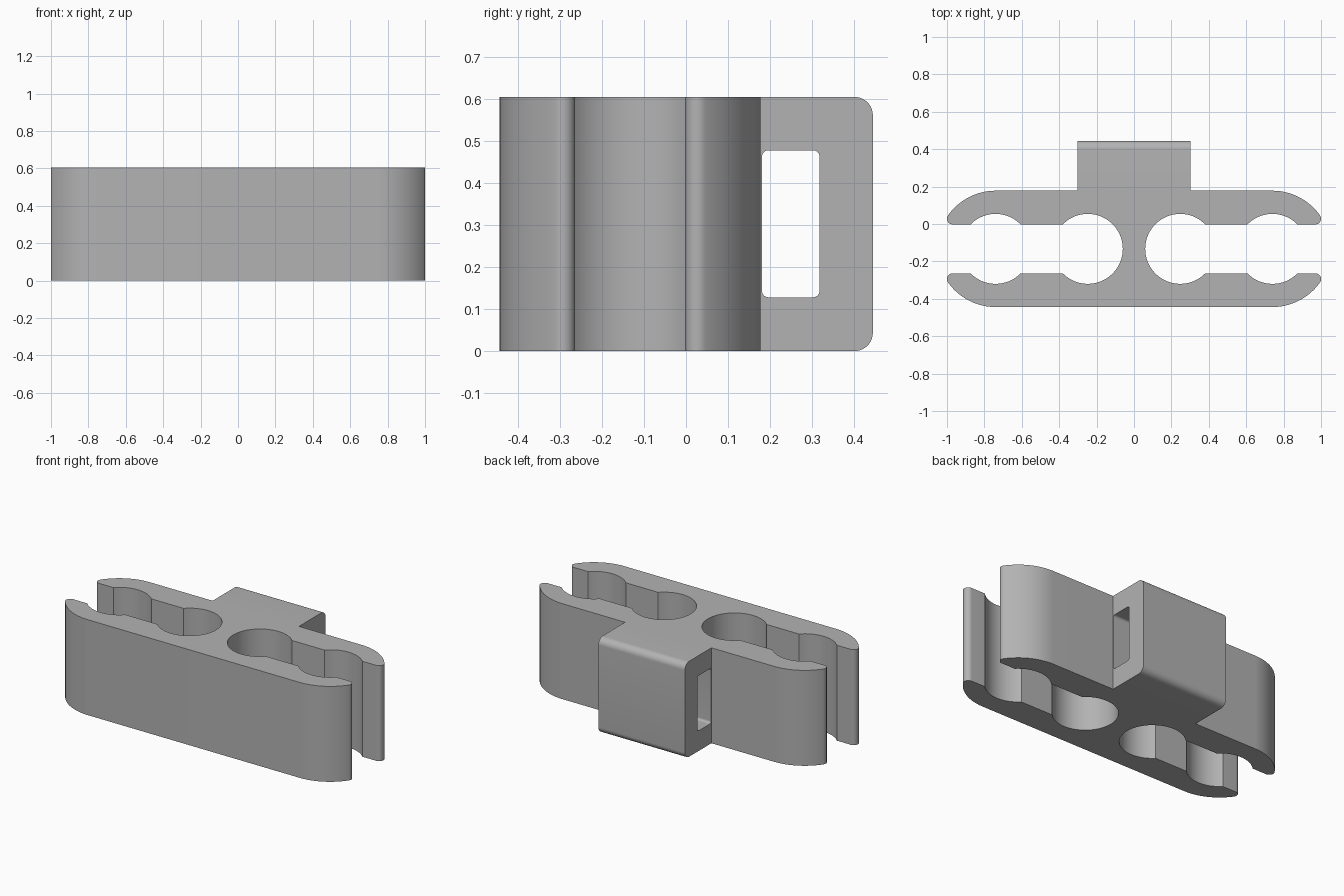
import bpy, bmesh
from math import sin, cos, atan2, asin, sqrt, pi, radians

cube = bpy.data.objects.get("Cube")
if cube:
    bpy.data.objects.remove(cube)

HEIGHT = 0.605
MID_Y = -0.133        # centre line of the slot
HALF_DEPTH = 0.311
SLOT = 0.131          # half width of the slot
BORE = 0.187
TIP = 0.03            # rounding of the jaw tips
HOLES = (0.247, 0.74)

grey = bpy.data.materials.new("grey plastic")
grey.use_nodes = True
colour = (0.45, 0.45, 0.45, 1)
grey.diffuse_color = colour
grey.node_tree.nodes["Principled BSDF"].inputs["Base Color"].default_value = colour


def arc(cx, cy, r, a, b, n):
    return [(cx + r * cos(a + (b - a) * i / n), cy + r * sin(a + (b - a) * i / n))
            for i in range(n + 1)]


def rounded_rect(y0, y1, z0, z1, r, square_start=False):
    pts = []
    corners = ((y1 - r, z1 - r), (y0 + r, z1 - r), (y0 + r, z0 + r), (y1 - r, z0 + r))
    for i, (cy, cz) in enumerate(corners):
        if square_start and i in (1, 2):
            pts.append((y0, z1 if i == 1 else z0))
        else:
            pts += arc(cy, cz, r, i * pi / 2, (i + 1) * pi / 2, 10)
    return pts


def extrude(name, points, direction):
    """Prism from a closed outline of 3D points."""
    bm = bmesh.new()
    face = bm.faces.new([bm.verts.new(p) for p in points])
    new = bmesh.ops.extrude_face_region(bm, geom=[face])["geom"]
    bmesh.ops.translate(bm, vec=direction,
                        verts=[v for v in new if isinstance(v, bmesh.types.BMVert)])
    bmesh.ops.recalc_face_normals(bm, faces=bm.faces)
    mesh = bpy.data.meshes.new(name)
    bm.to_mesh(mesh)
    bm.free()
    mesh.materials.append(grey)
    obj = bpy.data.objects.new(name, mesh)
    bpy.context.collection.objects.link(obj)
    return obj


def combine(target, tool, operation):
    bpy.context.view_layer.objects.active = target
    mod = target.modifiers.new(operation.lower(), "BOOLEAN")
    mod.operation = operation
    mod.solver = "EXACT"
    mod.object = tool
    bpy.ops.object.modifier_apply(modifier=mod.name)
    bpy.data.objects.remove(tool)


# Quarter outline: outer curve, jaw tip, then the two bores
tip_v = SLOT + TIP
tip_u = sqrt((HALF_DEPTH - TIP) ** 2 - tip_v ** 2)
tip_angle = atan2(tip_v, tip_u)
lip = asin(SLOT / BORE)
quarter = arc(HOLES[1], 0, HALF_DEPTH, pi / 2, tip_angle, 20)
quarter += arc(HOLES[1] + tip_u, tip_v, TIP, tip_angle, -pi / 2, 14)[1:]
quarter += arc(HOLES[1], 0, BORE, lip, pi - lip, 24)
quarter += arc(HOLES[0], 0, BORE, lip, pi, 32)

# Mirror the quarter into the full double-ended clip
right = quarter + [(u, -v) for u, v in reversed(quarter[:-1])]
outline = right + [(-u, v) for u, v in reversed(right)]
clip = extrude("clip_body", [(u, v + MID_Y, 0) for u, v in outline], (0, 0, HEIGHT))

# Rear tab with rounded outer edges and a strap window through it
tab_pts = rounded_rect(0.12, 0.445, 0, HEIGHT, 0.043, True)
tab = extrude("rear_tab", [(-0.303, y, z) for y, z in tab_pts], (0.606, 0, 0))
window_pts = rounded_rect(0.181, 0.318, 0.128, 0.478, 0.015)
window = extrude("strap_window", [(-0.4, y, z) for y, z in window_pts], (0.8, 0, 0))
combine(tab, window, "DIFFERENCE")
combine(clip, tab, "UNION")

# Smooth the curves, keep the corners crisp
bpy.ops.object.select_all(action="DESELECT")
clip.select_set(True)
bpy.context.view_layer.objects.active = clip
bpy.ops.object.shade_smooth_by_angle(angle=radians(25))
